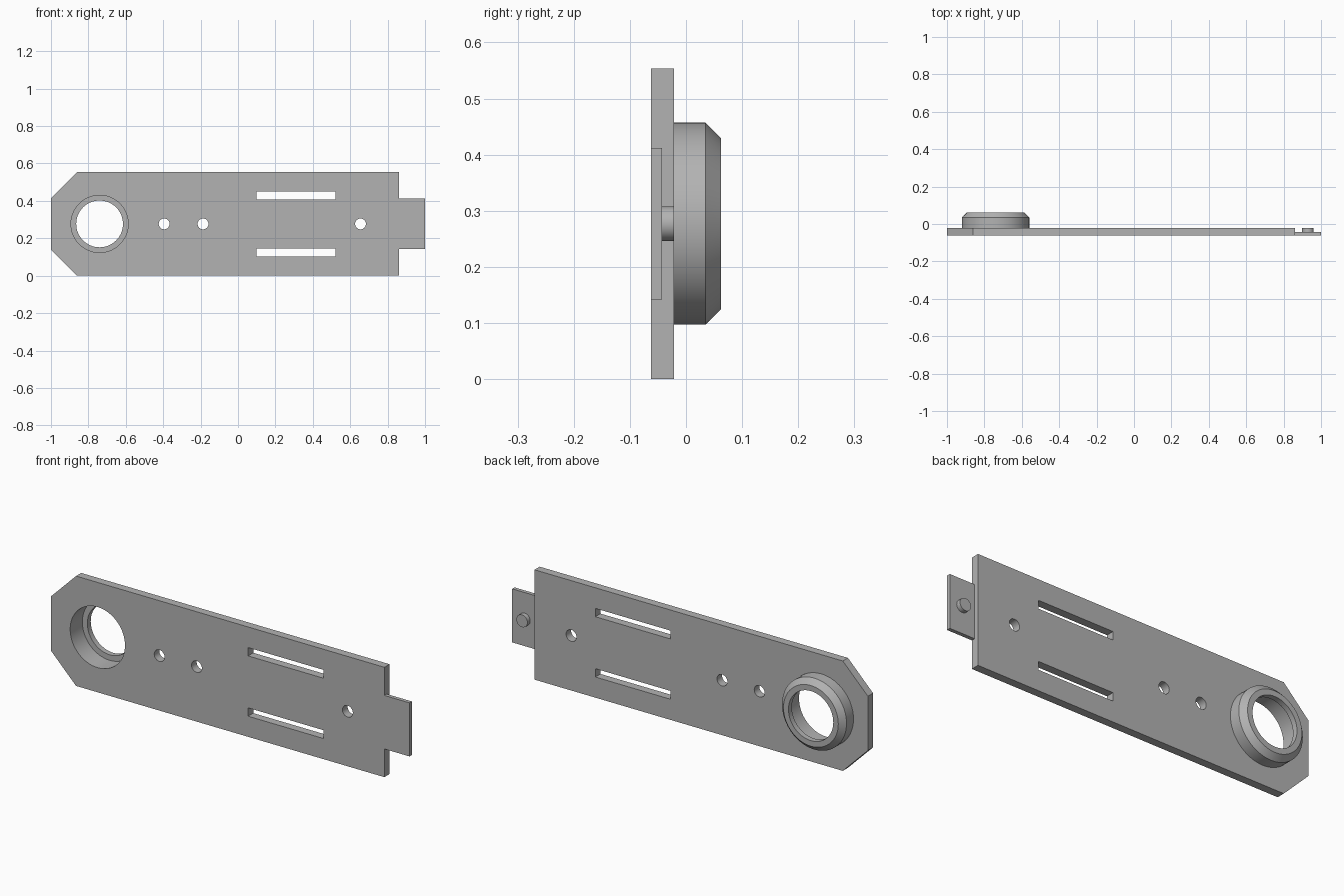
import bpy, bmesh, math
from mathutils import Matrix, Vector

default = bpy.data.objects.get("Cube")
if default:
    bpy.data.objects.remove(default, do_unlink=True)

GREY = (0.45, 0.45, 0.45, 1)
grey = bpy.data.materials.new("plain grey")
grey.use_nodes = True
grey.diffuse_color = GREY
grey.node_tree.nodes["Principled BSDF"].inputs["Base Color"].default_value = GREY

MID = 0.277                      # height of the centre line
FRONT, BACK, TAB_BACK = -0.062, -0.021, -0.043
RING_X, BORE = -0.74, 0.153


def finish(name, bm):
    bmesh.ops.recalc_face_normals(bm, faces=bm.faces)
    mesh = bpy.data.meshes.new(name)
    bm.to_mesh(mesh)
    bm.free()
    mesh.materials.append(grey)
    obj = bpy.data.objects.new(name, mesh)
    bpy.context.collection.objects.link(obj)
    return obj


def prism(name, outline, y0, y1):
    """Extrude an (x, z) outline from y0 to y1."""
    bm = bmesh.new()
    face = bm.faces.new([bm.verts.new((x, y0, z)) for x, z in outline])
    moved = bmesh.ops.extrude_face_region(bm, geom=[face])["geom"]
    verts = [v for v in moved if isinstance(v, bmesh.types.BMVert)]
    bmesh.ops.translate(bm, verts=verts, vec=(0, y1 - y0, 0))
    return finish(name, bm)


def box(x0, x1, z0, z1):
    return [(x0, z0), (x1, z0), (x1, z1), (x0, z1)]


def circle(x, z, r, n):
    return [(x + r * math.cos(math.tau * i / n), z + r * math.sin(math.tau * i / n))
            for i in range(n)]


def smooth(obj):
    bpy.ops.object.select_all(action='DESELECT')
    obj.select_set(True)
    bpy.context.view_layer.objects.active = obj
    bpy.ops.object.shade_smooth_by_angle(angle=math.radians(30))


# Main plate with two clipped corners
TOP, END, CLIP = 2 * MID, 0.86, 0.14
plate = prism("plate", [(CLIP - 1, 0), (END, 0), (END, TOP), (CLIP - 1, TOP),
                        (-1, TOP - CLIP), (-1, CLIP)], FRONT, BACK)

# Openings: large bore, three small holes, two slots
openings = [circle(RING_X, MID, BORE, 64)]
openings += [circle(x, MID, 0.029, 32) for x in (-0.395, -0.187, 0.655)]
for z in (MID - 0.152, MID + 0.152):
    openings.append(box(0.10, 0.52, z - 0.021, z + 0.021))

for outline in openings:
    cutter = prism("cutter", outline, FRONT - 0.1, BACK + 0.1)
    cutter.hide_render = True
    mod = plate.modifiers.new("opening", 'BOOLEAN')
    mod.operation, mod.solver, mod.object = 'DIFFERENCE', 'EXACT', cutter
    bpy.context.view_layer.objects.active = plate
    bpy.ops.object.modifier_apply(modifier=mod.name)
    bpy.data.objects.remove(cutter, do_unlink=True)
smooth(plate)

# Thin end tab and its locating pin
prism("end_tab", box(END, 1, MID - 0.135, MID + 0.135), FRONT, TAB_BACK)
smooth(prism("tab_pin", circle(0.93, MID, 0.031, 32), TAB_BACK, BACK))

# Bevelled collar with an inner lip, turned about the bore axis
profile = [(BORE, BACK), (0.18, BACK), (0.18, 0.035), (BORE, 0.062),
           (0.125, 0.062), (0.125, 0.035), (BORE, 0.035)]
bm = bmesh.new()
verts = [bm.verts.new((RING_X + r, y, MID)) for r, y in profile]
edges = [bm.edges.new((v, verts[i - 1])) for i, v in enumerate(verts)]
bmesh.ops.spin(bm, geom=verts + edges, cent=(RING_X, 0, MID), axis=(0, 1, 0),
               angle=math.tau, steps=64, use_merge=True)
bmesh.ops.remove_doubles(bm, verts=bm.verts, dist=0.0001)
smooth(finish("collar", bm))
